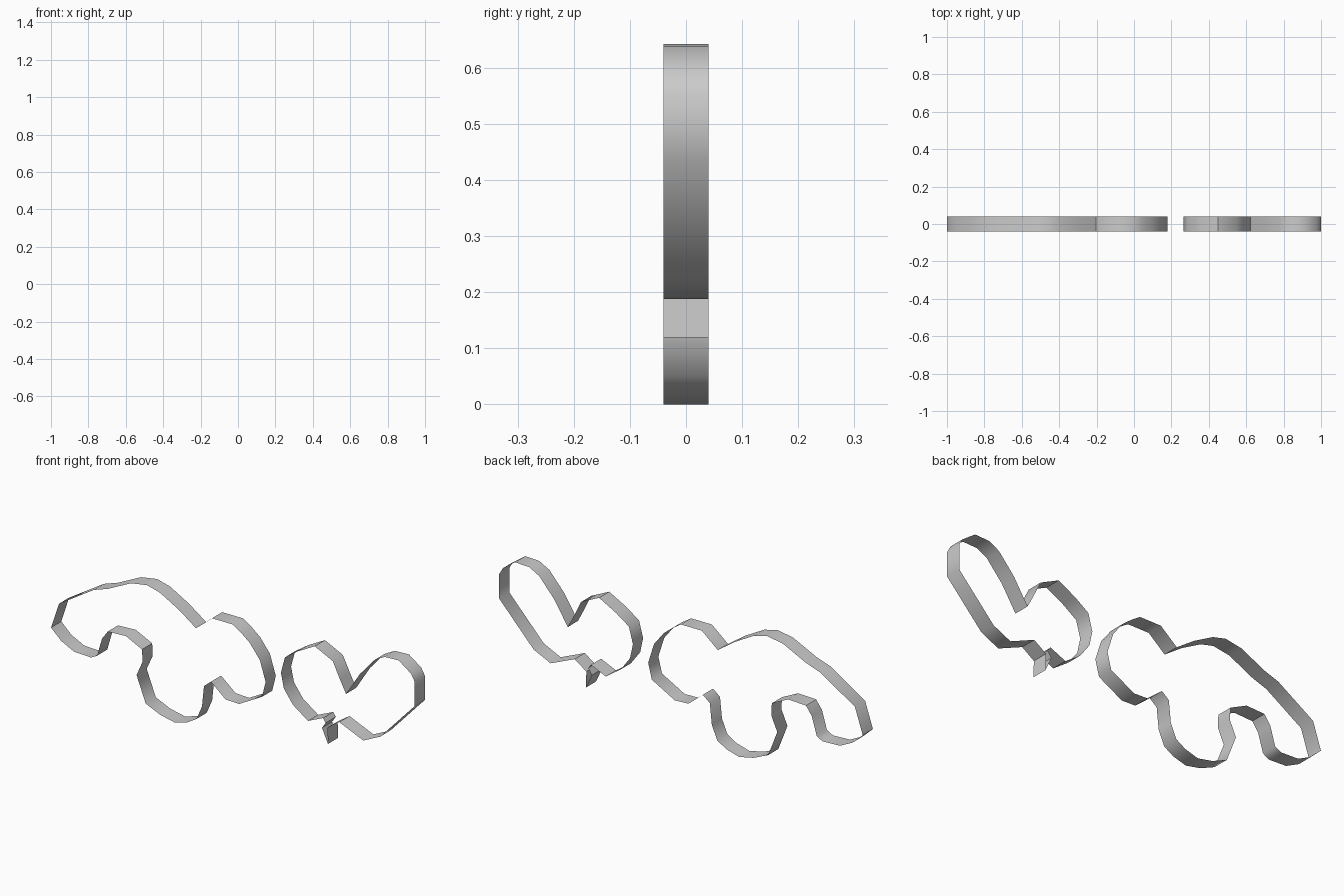
import bpy, bmesh, math

HALF_DEPTH = 0.04


def ribbon(name, outline):
    """Closed x-z outline swept along y into an open, single-skin wall."""
    bm = bmesh.new()
    front = [bm.verts.new((x, -HALF_DEPTH, z)) for x, z in outline]
    back = [bm.verts.new((x, HALF_DEPTH, z)) for x, z in outline]
    n = len(outline)
    for i in range(n):
        j = (i + 1) % n
        bm.faces.new((front[i], front[j], back[j], back[i]))
    mesh = bpy.data.meshes.new(name)
    bm.to_mesh(mesh)
    bm.free()
    obj = bpy.data.objects.new(name, mesh)
    bpy.context.collection.objects.link(obj)
    bpy.ops.object.select_all(action='DESELECT')
    bpy.context.view_layer.objects.active = obj
    obj.select_set(True)
    bpy.ops.object.shade_smooth_by_angle(angle=math.radians(50))
    return obj


# Large band: long back, round right lobe, hanging leg, arch, left lobe (clockwise)
ribbon("large_outline_band", [
    (-1.0, .29), (-.957, .42), (-.765, .54), (-.688, .566), (-.56, .628),
    (-.473, .642), (-.402, .624), (-.297, .566), (-.203, .50),
    (-.115, .573), (0, .573), (.05, .54), (.093, .506), (.148, .436),
    (.18, .335), (.16, .256), (.034, .187), (-.041, .19),
    (-.121, .256), (-.159, .225), (-.17, .12), (-.2, .05), (-.25, .02),
    (-.32, 0), (-.40, .017), (-.48, .052), (-.53, .18), (-.497, .254),
    (-.5, .315), (-.589, .358), (-.688, .354), (-.72, .31), (-.747, .218),
    (-.78, .2), (-.874, .204), (-.945, .239),
])

# Small band: two upper lobes with a notch, and a small folded tail below
ribbon("small_outline_band", [
    (.264, .404), (.286, .486), (.357, .535), (.45, .585), (.549, .538),
    (.588, .459), (.622, .394), (.698, .513), (.78, .606), (.835, .635),
    (.912, .638), (.98, .59), (1.0, .555), (1.0, .435), (.81, .232), (.717, .188),
    (.585, .244), (.52, .20), (.523, .119), (.49, .19), (.51, .22),
    (.495, .24), (.413, .204), (.33, .262), (.28, .33),
])
